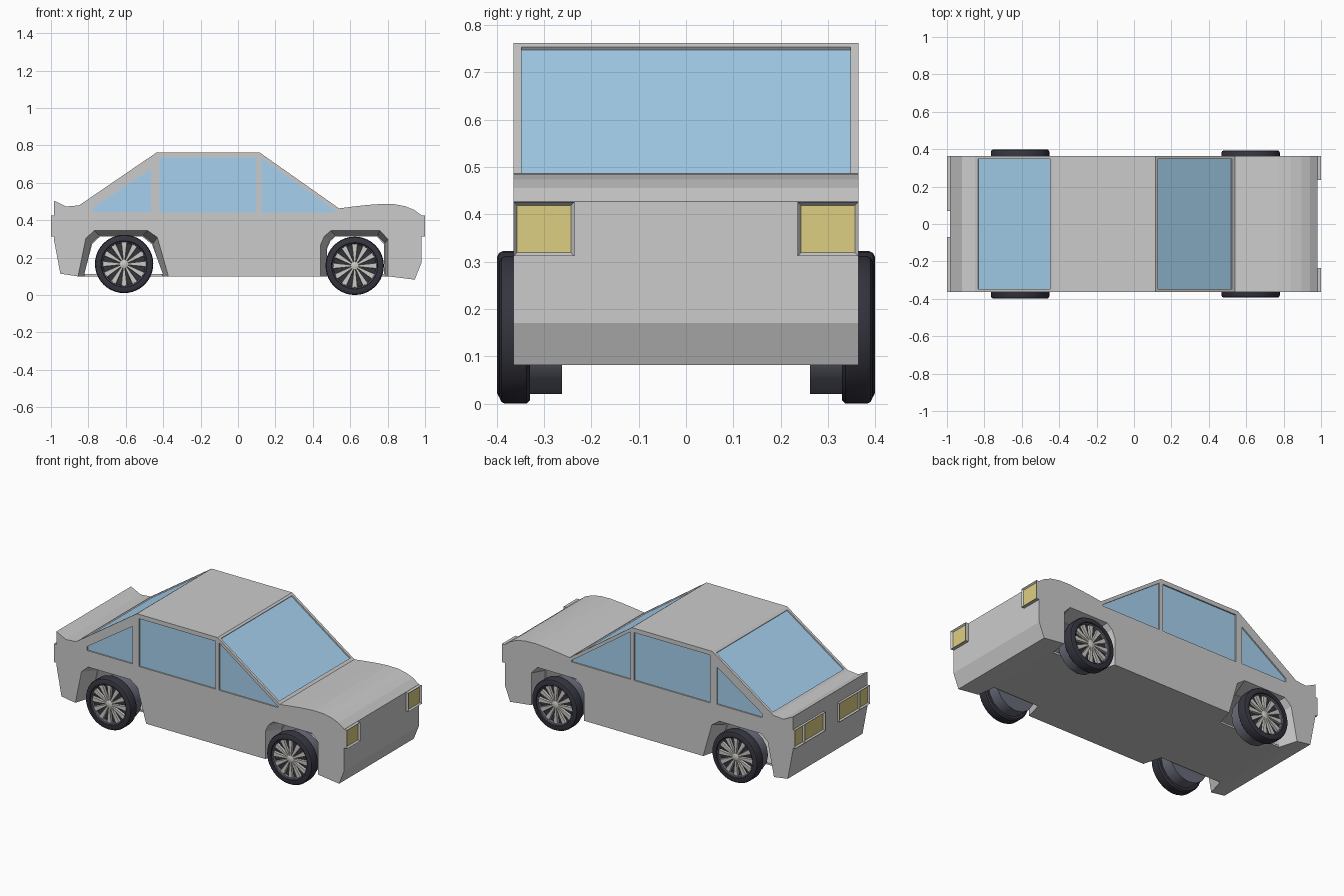
import bpy, bmesh, math
from mathutils import Matrix, Vector

if "Cube" in bpy.data.objects:
    bpy.data.objects.remove(bpy.data.objects["Cube"])


def material(name, rgb):
    m = bpy.data.materials.new(name)
    m.diffuse_color = (*rgb, 1)
    m.use_nodes = True
    m.node_tree.nodes["Principled BSDF"].inputs["Base Color"].default_value = m.diffuse_color
    return m


GLASS = material("glass", (0.38, 0.64, 0.86))
YELLOW = material("lamp_yellow", (0.72, 0.62, 0.22))
RUBBER = material("rubber", (0.035, 0.035, 0.05))
DRUM = material("drum_grey", (0.14, 0.15, 0.19))
GREY = material("body_grey", (0.6, 0.6, 0.6))
SPOKE = material("spoke_metal", (0.6, 0.59, 0.55))


def finish(bm, name, mats=(), smooth=False):
    bmesh.ops.recalc_face_normals(bm, faces=bm.faces)
    me = bpy.data.meshes.new(name)
    bm.to_mesh(me)
    bm.free()
    ob = bpy.data.objects.new(name, me)
    bpy.context.collection.objects.link(ob)
    for m in mats:
        me.materials.append(m)
    if smooth:
        bpy.ops.object.select_all(action='DESELECT')
        bpy.context.view_layer.objects.active = ob
        ob.select_set(True)
        bpy.ops.object.shade_smooth_by_angle(angle=math.radians(35))
    return ob


def loft(name, prof_a, ya, prof_b, yb, mats=()):
    """Solid between two x-z outlines at two y positions."""
    bm = bmesh.new()
    a = [bm.verts.new((x, ya, z)) for x, z in prof_a]
    b = [bm.verts.new((x, yb, z)) for x, z in prof_b]
    n = len(a)
    bm.faces.new(a)
    bm.faces.new(b[::-1])
    for i in range(n):
        j = (i + 1) % n
        bm.faces.new((a[i], b[i], b[j], a[j]))
    return finish(bm, name, mats)


def prism(name, prof, ya, yb, mats=()):
    return loft(name, prof, ya, prof, yb, mats)


def cut(target, cutter):
    mod = target.modifiers.new("cut", 'BOOLEAN')
    mod.operation, mod.solver, mod.object = 'DIFFERENCE', 'EXACT', cutter
    bpy.context.view_layer.objects.active = target
    bpy.ops.object.modifier_apply(modifier=mod.name)
    bpy.data.objects.remove(cutter)


def lathe(name, prof, centre, side, seg, mat, closed=True):
    """Revolve (radius, y) outline about the y axis."""
    bm = bmesh.new()
    cx, cz = centre
    rings = []
    for i in range(seg):
        t = 2 * math.pi * i / seg
        rings.append([bm.verts.new((cx + r * math.cos(t), side * y, cz + r * math.sin(t)))
                      for r, y in prof])
    n = len(prof)
    for i in range(seg):
        p, q = rings[i], rings[(i + 1) % seg]
        for k in range(n if closed else n - 1):
            l = (k + 1) % n
            bm.faces.new((p[k], p[l], q[l], q[k]))
    if not closed:
        bm.faces.new([r[0] for r in rings])
        bm.faces.new([r[-1] for r in rings])
    return finish(bm, name, [mat], True)


# Body shell from its side outline
W = 0.364
outline = [(-0.985, 0.505), (-0.92, 0.473), (-0.85, 0.479), (-0.435, 0.762), (0.115, 0.762),
           (0.54, 0.463), (0.61, 0.472), (0.69, 0.481), (0.77, 0.487), (0.84, 0.485),
           (0.895, 0.474), (0.94, 0.456), (0.98, 0.427), (0.98, 0.17), (0.945, 0.082),
           (0.80, 0.1), (-0.86, 0.1), (-0.95, 0.114), (-0.985, 0.3)]
body = prism("body", outline, -W, W)

# Flared wheel wells, joined across the car above the floor
wells = [
    ([(-0.863, 0.07), (-0.815, 0.305), (-0.77, 0.345), (-0.48, 0.345), (-0.43, 0.31), (-0.362, 0.07)],
     [(-0.828, 0.07), (-0.785, 0.275), (-0.74, 0.318), (-0.51, 0.318), (-0.455, 0.275), (-0.395, 0.07)]),
    ([(0.44, 0.07), (0.44, 0.27), (0.46, 0.315), (0.495, 0.345), (0.76, 0.345), (0.802, 0.3), (0.802, 0.07)],
     [(0.472, 0.07), (0.472, 0.25), (0.49, 0.29), (0.52, 0.318), (0.745, 0.318), (0.786, 0.275), (0.786, 0.07)])]
for outer, inner in wells:
    for s in (-1, 1):
        cut(body, loft("well_cutter", outer, s * 0.37, inner, s * 0.25))
    mid = sum(x for x, z in inner) / len(inner)
    tunnel = [(mid + (x - mid) * 0.97, max(z - 0.004, 0.112)) for x, z in inner]
    cut(body, prism("tunnel_cutter", tunnel, -0.27, 0.27))

# Side windows: shallow recess with a glass pane in each
side_windows = {
    "rear_side_window": [(-0.775, 0.444), (-0.775, 0.468), (-0.465, 0.675), (-0.465, 0.444)],
    "door_window": [(-0.42, 0.44), (-0.42, 0.735), (0.10, 0.735), (0.10, 0.44)],
    "front_side_window": [(0.125, 0.44), (0.125, 0.732), (0.527, 0.448), (0.527, 0.44)]}
for name, prof in side_windows.items():
    for s in (-1, 1):
        cut(body, prism("window_cutter", prof, s * (W - 0.012), s * 0.4))
        prism(name, prof, s * (W - 0.014), s * (W - 0.008), [GLASS])


# Windscreen and rear window on the sloping ends
def slab(a, b, low, high):
    a, b = Vector(a), Vector(b)
    d = (b - a).normalized()
    n = Vector((-d.y, d.x))
    if n.y < 0:
        n = -n
    return [tuple(p) for p in (a + n * low, b + n * low, b + n * high, a + n * high)]


for name, a, b in (("windscreen", (0.127, 0.7535), (0.524, 0.4743)),
                   ("rear_window", (-0.835, 0.4892), (-0.450, 0.7518))):
    cut(body, prism("screen_cutter", slab(a, b, -0.012, 0.03), -0.347, 0.347))
    prism(name, slab(a, b, -0.014, -0.008), -0.347, 0.347, [GLASS])


# Lamps: box housing with a sunken coloured lens
def lamp(name, xa, xb, ya, yb, za=0.312, zb=0.426):
    bm = bmesh.new()
    bmesh.ops.create_cube(bm, size=1, matrix=Matrix.Translation(
        ((xa + xb) / 2, (ya + yb) / 2, (za + zb) / 2)) @ Matrix.Diagonal(
        (abs(xb - xa), abs(yb - ya), zb - za, 1)))
    d = math.copysign(1, xb - xa)
    lens = max(bm.faces, key=lambda f: f.calc_center_median().x * d)
    bmesh.ops.inset_region(bm, faces=[lens], thickness=0.010)
    bmesh.ops.translate(bm, verts=lens.verts, vec=(-d * 0.010, 0, 0))
    lens.material_index = 1
    finish(bm, name, [GREY, YELLOW])


for s in (-1, 1):
    lamp("headlight", 0.978, 1.0, s * 0.236, s * 0.364)
    lamp("tail_light", -0.983, -1.0, s * 0.07, s * 0.27)
    lamp("indicator_light", -0.983, -1.0, s * 0.27, s * 0.364)


# Wheels: tyre, inner drum, dark dish, rim ring, spokes and hub
def wheel(prefix, x, z, R, y0, s):
    c = (x, z)
    y1 = y0 + 0.065
    lathe(prefix + "_tyre", [(R - 0.008, y0), (R, y0 + 0.008), (R, y1 - 0.012), (R - 0.004, y1 - 0.004),
                             (R - 0.012, y1), (0.124, y1), (0.120, y1 - 0.006), (0.120, y0)],
          c, s, 40, RUBBER)
    lathe(prefix + "_drum", [(0.135, 0.262), (0.135, y0 + 0.004)], c, s, 16, DRUM, False)
    lathe(prefix + "_dish", [(0.121, y0 + 0.002), (0.121, y1 - 0.026)], c, s, 32, RUBBER, False)
    lathe(prefix + "_rim", [(0.121, y1 - 0.03), (0.121, y1 - 0.005), (0.115, y1 - 0.008),
                            (0.113, y1 - 0.03)], c, s, 40, DRUM)
    lathe(prefix + "_hub", [(0.022, y1 - 0.028), (0.022, y1 - 0.012), (0.012, y1 - 0.008)],
          c, s, 16, SPOKE, False)
    bm = bmesh.new()
    for i in range(12):
        t = 2 * math.pi * i / 12
        u, v = Vector((math.cos(t), 0, math.sin(t))), Vector((-math.sin(t), 0, math.cos(t)))
        vs = []
        for y, k in ((y1 - 0.028, 1.15), (y1 - 0.012, 1.0)):
            for r, w in ((0.016, -0.004), (0.016, 0.004), (0.114, 0.014), (0.114, -0.014)):
                vs.append(bm.verts.new(Vector((x, s * y, z)) + u * r + v * w * k))
        for f in ((0, 1, 2, 3), (4, 5, 6, 7), (0, 1, 5, 4), (1, 2, 6, 5), (2, 3, 7, 6), (3, 0, 4, 7)):
            bm.faces.new([vs[j] for j in f])
    finish(bm, prefix + "_spokes", [SPOKE])


for s in (-1, 1):
    wheel("front_wheel", 0.624, 0.156, 0.156, 0.329, s)
    wheel("rear_wheel", -0.609, 0.166, 0.156, 0.334, s)
